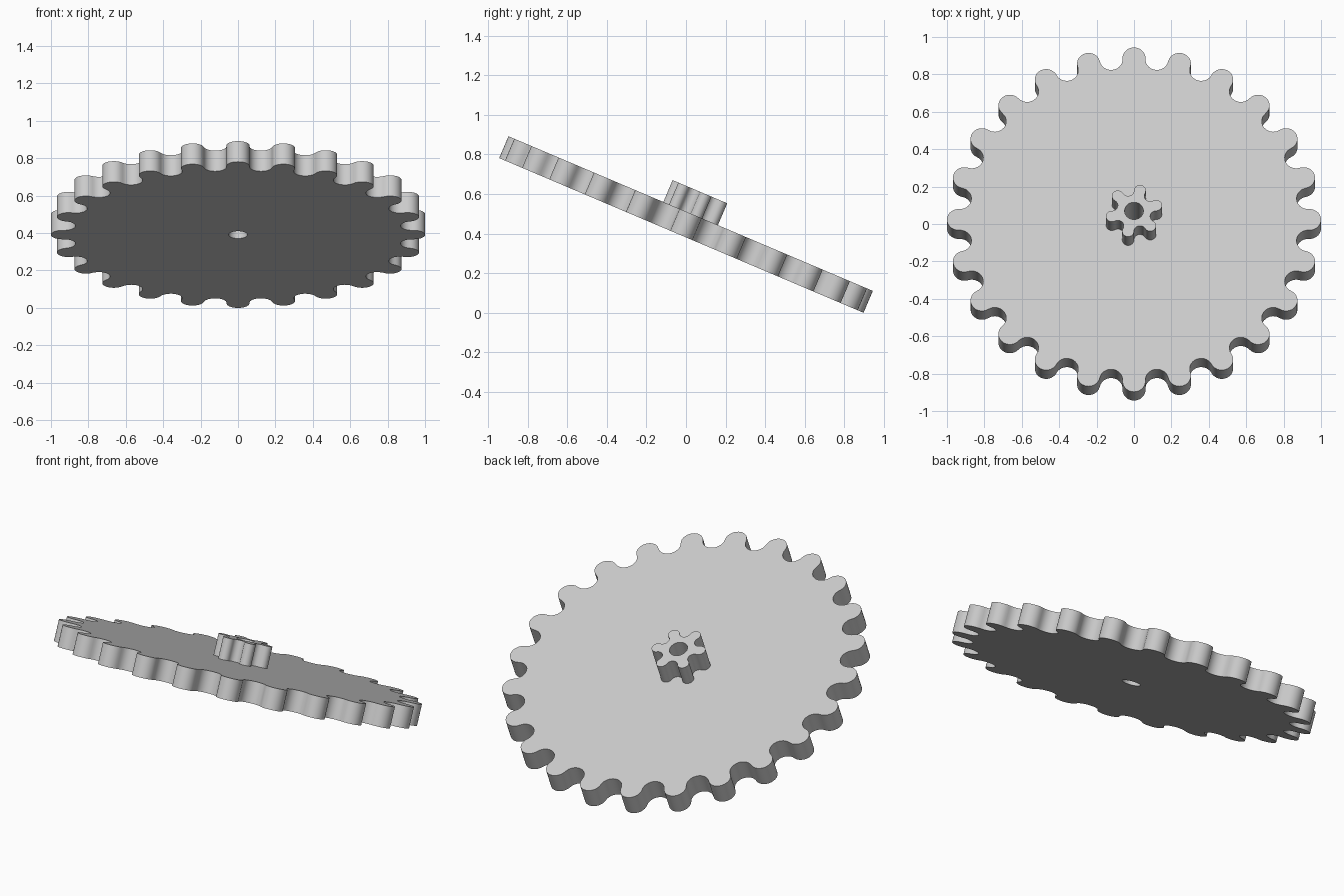
import bpy, bmesh
from math import sin, cos, pi, radians
from mathutils import Matrix, Vector

cube = bpy.data.objects.get("Cube")
if cube:
    bpy.data.objects.remove(cube, do_unlink=True)

TILT = radians(23)
HALF = 0.06          # half the thickness of each gear
HOLE = 0.05          # shaft hole radius

grey = bpy.data.materials.new("light grey")
grey.use_nodes = True
colour = (0.6, 0.6, 0.6, 1)
grey.diffuse_color = colour
grey.node_tree.nodes["Principled BSDF"].inputs["Base Color"].default_value = colour


def arc(centre, radius, start, end, steps):
    """Points along an arc, leaving out the last one."""
    return [centre + radius * Vector((cos(t), sin(t)))
            for t in (start + (end - start) * i / steps for i in range(steps))]


def gear_outline(teeth, outer, phase, steps=14):
    """Round teeth and round gaps, tangent to each other on the pitch circle."""
    step = pi / teeth
    pitch = outer / (1 + sin(step / 2))
    radius = pitch * sin(step / 2)
    points = []
    for i in range(2 * teeth):
        a = phase + i * step
        centre = pitch * Vector((cos(a), sin(a)))
        start = a - pi / 2 - step / 2
        sweep = pi + step if i % 2 == 0 else step - pi
        points += arc(centre, radius, start, start + sweep, steps)
    return points


def make_gear(name, teeth, outer, phase, height):
    # Filled flat profile with a shaft hole, extruded both ways
    curve = bpy.data.curves.new(name, "CURVE")
    curve.dimensions = "2D"
    curve.fill_mode = "BOTH"
    curve.extrude = HALF
    hole = arc(Vector((0, 0)), HOLE, 0, 2 * pi, 48)
    for points in (gear_outline(teeth, outer, phase), hole):
        spline = curve.splines.new("POLY")
        spline.points.add(len(points) - 1)
        for target, p in zip(spline.points, points):
            target.co = (p.x, p.y, 0, 1)
        spline.use_cyclic_u = True
    helper = bpy.data.objects.new(name + "_profile", curve)
    bpy.context.collection.objects.link(helper)
    bpy.context.view_layer.update()
    graph = bpy.context.evaluated_depsgraph_get()
    mesh = bpy.data.meshes.new_from_object(helper.evaluated_get(graph))
    bpy.data.objects.remove(helper, do_unlink=True)

    # Weld the caps to the walls and shade the rounded walls smooth
    bm = bmesh.new()
    bm.from_mesh(mesh)
    bmesh.ops.remove_doubles(bm, verts=bm.verts, dist=1e-5)
    bmesh.ops.recalc_face_normals(bm, faces=bm.faces)
    for face in bm.faces:
        face.smooth = abs(face.normal.z) < 0.5
    bm.to_mesh(mesh)
    bm.free()
    mesh.set_sharp_from_angle(angle=radians(40))
    mesh.materials.clear()
    mesh.materials.append(grey)

    gear = bpy.data.objects.new(name, mesh)
    bpy.context.collection.objects.link(gear)
    base = Vector((0, 0, sin(TILT) + HALF * cos(TILT)))
    gear.matrix_world = (Matrix.Translation(base) @ Matrix.Rotation(-TILT, 4, "X")
                         @ Matrix.Translation((0, 0, height)))


# Large wheel with the small pinion stacked on its upper face
make_gear("large_gear", 24, 1.0, 0, 0)
make_gear("small_gear", 6, 0.154, radians(15), 2 * HALF)
